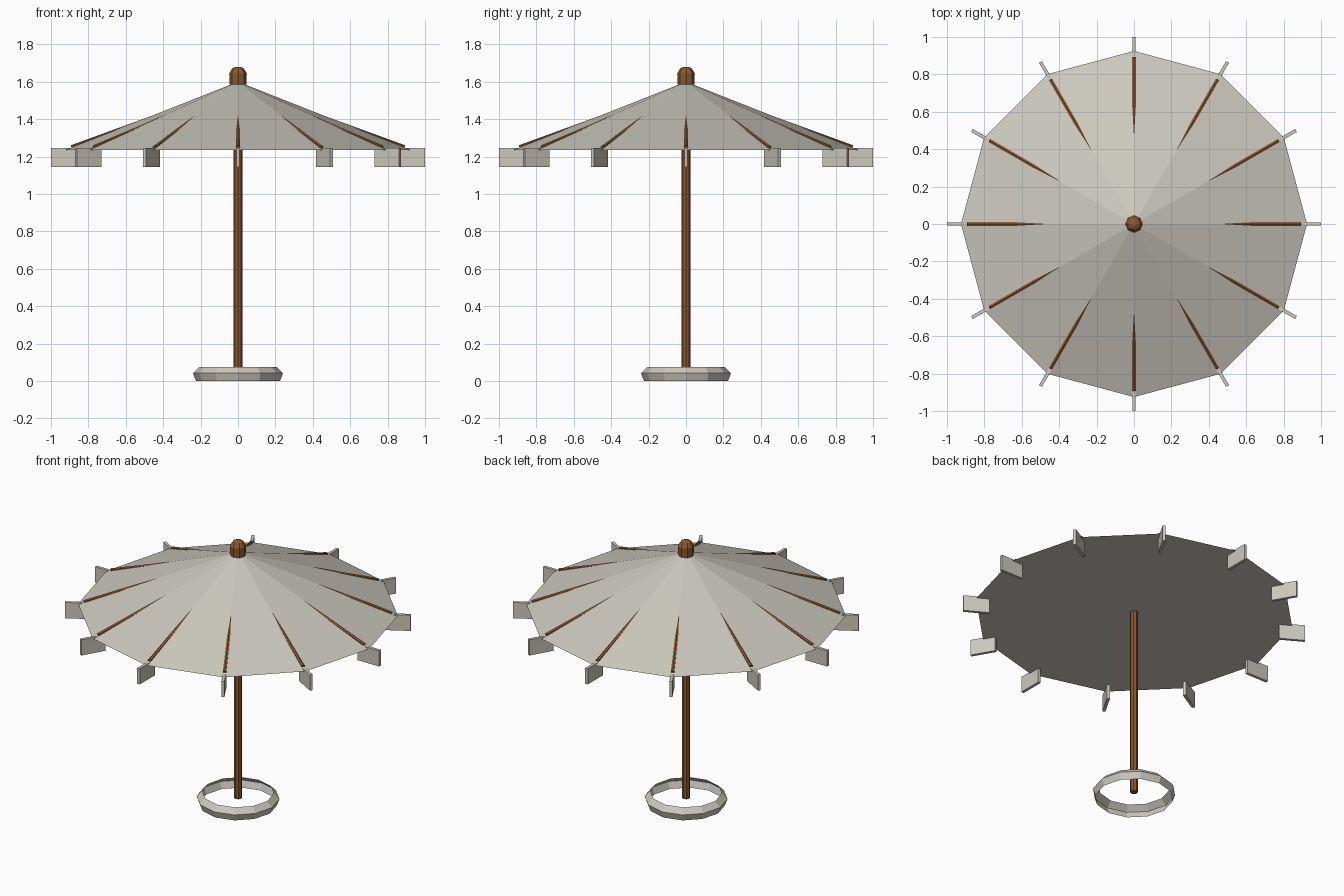
import bpy, bmesh, math
from mathutils import Vector, Matrix

if "Cube" in bpy.data.objects:
    bpy.data.objects.remove(bpy.data.objects["Cube"])


def material(name, rgb):
    m = bpy.data.materials.new(name)
    m.diffuse_color = (*rgb, 1)
    m.use_nodes = True
    m.node_tree.nodes["Principled BSDF"].inputs["Base Color"].default_value = m.diffuse_color
    return m


CLOTH = material("pale grey", (0.60, 0.58, 0.51))
WOOD = material("brown wood", (0.26, 0.10, 0.028))


def finish(name, bm, mat, recalc=True):
    if recalc:
        bmesh.ops.recalc_face_normals(bm, faces=bm.faces)
    me = bpy.data.meshes.new(name)
    bm.to_mesh(me)
    bm.free()
    me.materials.append(mat)
    ob = bpy.data.objects.new(name, me)
    bpy.context.collection.objects.link(ob)
    return ob


def lathe(name, profile, sides, mat, caps=True):
    """Turn (radius, z) points around z; optionally cap the ends."""
    bm = bmesh.new()
    rings = []
    for r, z in profile:
        n = 1 if r == 0 else sides
        rings.append([bm.verts.new((r * math.cos(i * math.tau / sides),
                                    r * math.sin(i * math.tau / sides), z))
                      for i in range(n)])
    for a, b in zip(rings, rings[1:]):
        for i in range(sides):
            j = (i + 1) % sides
            if len(b) == 1:
                bm.faces.new((a[i], a[j], b[0]))
            else:
                bm.faces.new((a[i], a[j], b[j], b[i]))
    if caps:
        bm.faces.new(rings[0][::-1])
        if len(rings[-1]) > 1:
            bm.faces.new(rings[-1])
    return finish(name, bm, mat, recalc=caps)


# open base ring, pole, closed canopy, finial
lathe("base_ring", [(0.225, 0), (0.24, 0.042), (0.207, 0.075)], 12, CLOTH, caps=False)
lathe("pole", [(0.023, 0.04), (0.023, 1.59)], 8, WOOD)
lathe("canopy", [(0.925, 1.235), (0, 1.6)], 12, CLOTH)
lathe("finial", [(0.045, 1.585), (0.047, 1.645), (0.03, 1.672), (0.012, 1.68)], 8, WOOD)

# ribs emerging through the canopy ridges, with hanging flaps at the tips
inner, outer = Vector((0.05, 0, 1.556)), Vector((0.89, 0, 1.25))
axis = outer - inner
for k in range(12):
    turn = Matrix.Rotation(k * math.tau / 12, 4, 'Z')

    bm = bmesh.new()
    bmesh.ops.create_cone(
        bm, cap_ends=True, segments=6, radius1=0.011, radius2=0.011,
        depth=axis.length,
        matrix=turn @ Matrix.Translation((inner + outer) / 2)
        @ axis.to_track_quat('Z', 'Y').to_matrix().to_4x4())
    finish(f"rib_{k + 1}", bm, WOOD)

    bm = bmesh.new()
    bmesh.ops.create_cube(
        bm, size=1,
        matrix=turn @ Matrix.Translation((0.924, 0, 1.195))
        @ Matrix.Diagonal((0.152, 0.018, 0.10, 1)))
    finish(f"edge_flap_{k + 1}", bm, CLOTH)
